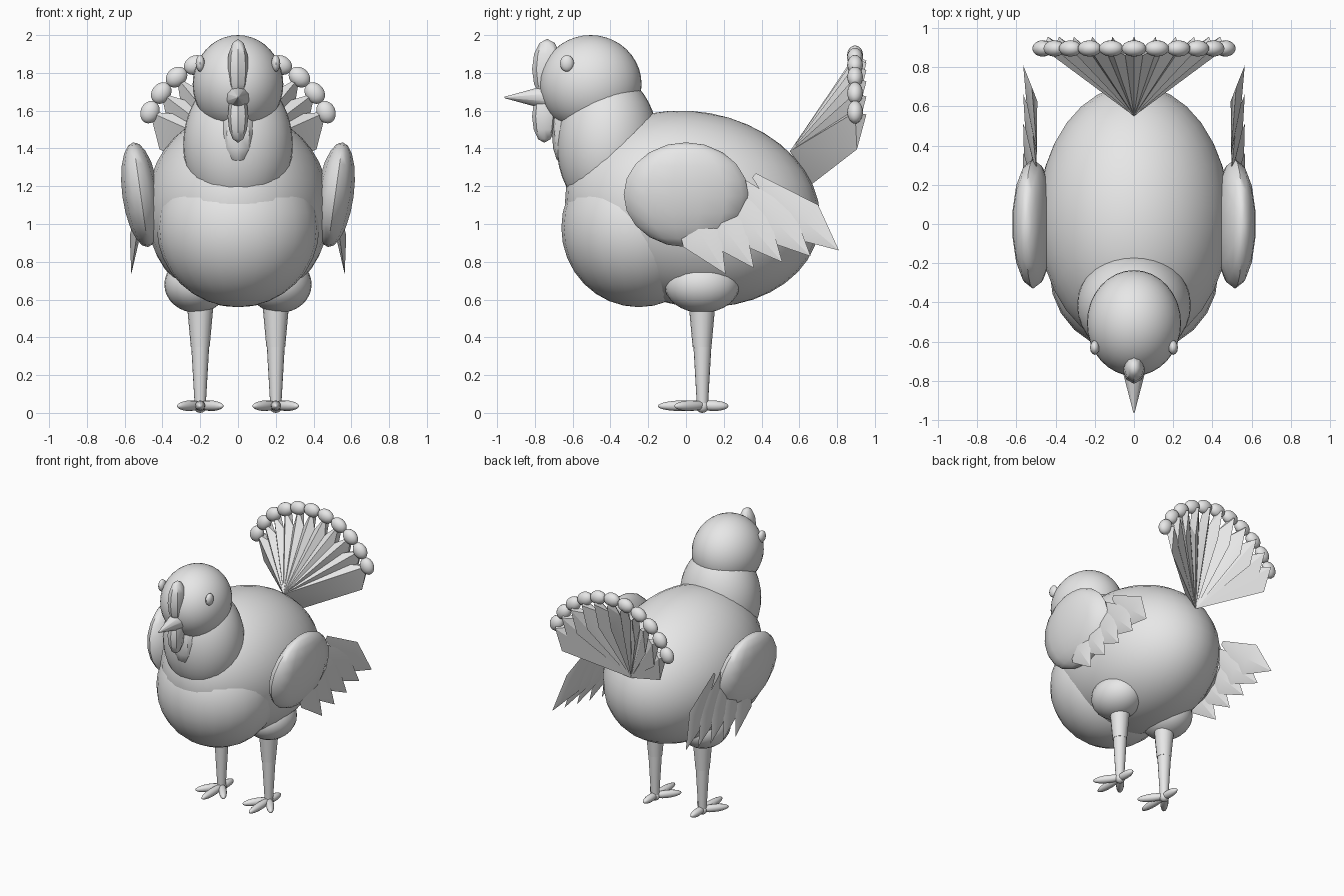
import bpy, bmesh
from math import radians, sin, cos
from mathutils import Matrix, Vector

cube = bpy.data.objects.get("Cube")
if cube:
    bpy.data.objects.remove(cube, do_unlink=True)

grey = bpy.data.materials.new("plain_grey")
grey.use_nodes = True
grey.diffuse_color = (0.8, 0.8, 0.8, 1)
grey.node_tree.nodes["Principled BSDF"].inputs["Base Color"].default_value = (0.8, 0.8, 0.8, 1)


def finish(name, bm, angle=40):
    bmesh.ops.recalc_face_normals(bm, faces=bm.faces)
    mesh = bpy.data.meshes.new(name)
    bm.to_mesh(mesh)
    bm.free()
    mesh.materials.append(grey)
    obj = bpy.data.objects.new(name, mesh)
    bpy.context.collection.objects.link(obj)
    bpy.ops.object.select_all(action='DESELECT')
    obj.select_set(True)
    bpy.context.view_layer.objects.active = obj
    bpy.ops.object.shade_smooth_by_angle(angle=radians(angle))
    return obj


def ball(name, centre, radii, rot=None, segs=32, rings=20):
    bm = bmesh.new()
    m = Matrix.Translation(centre) @ (rot or Matrix.Identity(4)) @ Matrix.Diagonal((*radii, 1))
    bmesh.ops.create_uvsphere(bm, u_segments=segs, v_segments=rings, radius=1, matrix=m)
    return finish(name, bm)


def cone(name, centre, r_low, r_top, depth, rot=None, segs=16):
    bm = bmesh.new()
    m = Matrix.Translation(centre) @ (rot or Matrix.Identity(4))
    bmesh.ops.create_cone(bm, cap_ends=True, segments=segs, radius1=r_low,
                          radius2=r_top, depth=depth, matrix=m)
    return finish(name, bm)


def hull(name, points):
    bm = bmesh.new()
    for p in points:
        bm.verts.new(p)
    bmesh.ops.convex_hull(bm, input=bm.verts)
    return finish(name, bm, 20)


def toe(name, start, end, radius):
    a, b = Vector(start), Vector(end)
    rot = (b - a).to_track_quat('Z', 'Y').to_matrix().to_4x4()
    return ball(name, (a + b) / 2, (radius, radius, (b - a).length / 2), rot, 12, 10)


# Torso, neck and head
ball("body", (0, 0.035, 1.08), (0.49, 0.68, 0.515), Matrix.Rotation(radians(-10), 4, 'X'))
ball("breast", (0, -0.25, 0.98), (0.43, 0.41, 0.42), segs=24, rings=16)
ball("neck", (0, -0.415, 1.42), (0.29, 0.27, 0.38))
ball("head", (0, -0.505, 1.74), (0.24, 0.27, 0.26))

# Face
cone("beak", (0, -0.83, 1.67), 0.075, 0.004, 0.26, Matrix.Rotation(radians(90), 4, 'X'), 10)
ball("comb", (0, -0.735, 1.82), (0.058, 0.08, 0.16), segs=8, rings=6)
ball("front_wattle", (0, -0.75, 1.57), (0.055, 0.065, 0.14), segs=8, rings=6)
ball("throat_wattle", (0, -0.66, 1.48), (0.085, 0.05, 0.16), segs=8, rings=6)

for side, label in ((1, "left"), (-1, "right")):
    ball(label + "_eye", (side * 0.2, -0.63, 1.85), (0.024, 0.037, 0.044), segs=12, rings=8)

    # Wing with a row of pointed feathers
    ball(label + "_wing", (side * 0.515, 0, 1.155), (0.1, 0.33, 0.28),
         Matrix.Rotation(radians(side * 8), 4, 'Y'), 14, 10)
    for i in range(5):
        t = i / 4
        a = radians(58 - 18 * t)
        along = Vector((0, cos(a), -sin(a)))
        across = Vector((0, sin(a), cos(a)))
        out = Vector((side, 0, 0))
        tip = Vector((side * 0.565, 0.21 + 0.6 * t, 0.735 + 0.125 * t))
        root = tip - along * 0.6 - out * 0.07
        mid = tip - along * 0.24 - out * (0.02 + 0.006 * i)
        hull(f"{label}_wing_feather_{i + 1}",
             [root, root + across * 0.03, tip, mid + across * 0.114, mid - across * 0.114,
              mid + out * 0.028, mid - out * 0.028])

    # Leg
    x = side * 0.2
    ball(label + "_thigh", (side * 0.22, 0.085, 0.68), (0.17, 0.2, 0.15), segs=24, rings=16)
    cone(label + "_upper_leg", (x, 0.085, 0.46), 0.05, 0.07, 0.22)
    cone(label + "_shank", (x, 0.087, 0.205), 0.03, 0.048, 0.31)
    ball(label + "_ankle", (x, 0.087, 0.035), (0.035, 0.035, 0.035), segs=12, rings=8)

    # Toes
    for word, dx, y in (("inner", -0.12, -0.06), ("middle", 0, -0.15),
                        ("outer", 0.12, -0.06), ("back", 0, 0.225)):
        heel = 0.11 if y < 0 else 0.06
        toe(f"{label}_{word}_toe", (x - side * dx * 0.1, heel, 0.04),
            (x + side * dx, y, 0.036), 0.028)

# Tail fan: deep blades, each with a rounded bead at the tip
count = 11
front_root = Vector((0, 0.55, 1.385))
back_root = Vector((0, 0.665, 1.21))
for i in range(count):
    a = radians(-66 + 132 * i / (count - 1))
    radial = Vector((sin(a), 0, cos(a)))
    tangent = Vector((cos(a), 0, -sin(a)))
    back = Vector((0, 1, 0))
    tip = front_root + radial * 0.51 + back * 0.345
    corner = back_root + radial * 0.455 + back * 0.24
    middle = front_root + radial * 0.39 + back * 0.31
    spike = front_root + radial * 0.48 + back * 0.405
    hull(f"tail_feather_{i + 1}",
         [front_root, back_root, tip, corner, spike,
          middle + tangent * 0.045, middle - tangent * 0.045])
    ball(f"tail_bead_{i + 1}", tip, (0.063, 0.042, 0.05), Matrix.Rotation(a, 4, 'Y'), 14, 10)
